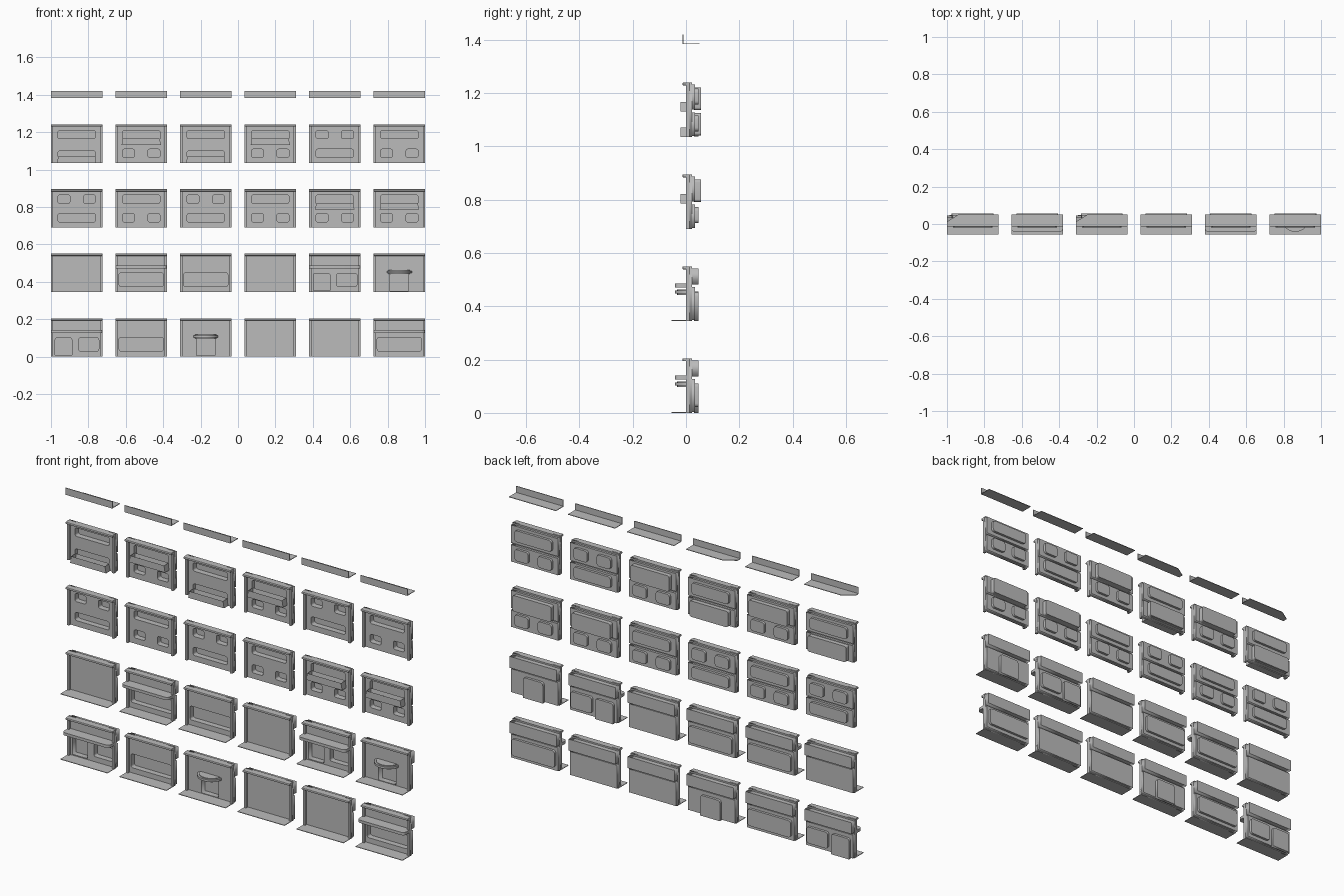
import bpy, bmesh, math
from mathutils import Matrix

cube = bpy.data.objects.get("Cube")
if cube:
    bpy.data.objects.remove(cube)

grey = bpy.data.materials.new("plain_grey")
grey.use_nodes = True
grey.diffuse_color = (0.5, 0.5, 0.5, 1)
grey.node_tree.nodes["Principled BSDF"].inputs["Base Color"].default_value = (0.5, 0.5, 0.5, 1)

PITCH, HALF, TOP = 0.345, 0.1375, 0.205
UPRIGHT = Matrix.Rotation(math.pi / 2, 4, 'X')


def add(name, mesh, at):
    ob = bpy.data.objects.new(name, mesh)
    ob.location = (at[0], 0, at[1])
    mesh.materials.clear()
    mesh.materials.append(grey)
    bpy.context.collection.objects.link(ob)
    return ob


def box(name, at, x0, x1, y0, y1, z0, z1):
    bm = bmesh.new()
    bmesh.ops.create_cube(bm, size=1)
    for v in bm.verts:
        v.co = ((x0, x1)[v.co.x > 0], (y0, y1)[v.co.y > 0], (z0, z1)[v.co.z > 0])
    mesh = bpy.data.meshes.new(name)
    bm.to_mesh(mesh)
    bm.free()
    return add(name, mesh, at)


def rounded(x0, x1, z0, z1, r=0.01, square_base=False):
    """Outline of a rectangle with rounded corners."""
    pts = []
    corners = ((x1 - r, z1 - r), (x0 + r, z1 - r), (x0 + r, z0 + r), (x1 - r, z0 + r))
    for i, (cx, cz) in enumerate(corners):
        if square_base and i > 1:
            pts.append((x0 if i == 2 else x1, z0))
            continue
        for k in range(5):
            a = math.pi / 2 * (i + k / 4)
            pts.append((cx + r * math.cos(a), cz + r * math.sin(a)))
    return pts


def rect(x0, x1, z0, z1):
    return [(x0, z0), (x1, z0), (x1, z1), (x0, z1)]


def plate(name, at, loops, w0, w1, upright=True):
    """Filled outline with holes, thickened along y (upright) or z (flat)."""
    cu = bpy.data.curves.new(name, 'CURVE')
    cu.dimensions, cu.fill_mode, cu.extrude = '2D', 'BOTH', (w1 - w0) / 2
    for loop in loops:
        sp = cu.splines.new('POLY')
        sp.points.add(len(loop) - 1)
        for p, (u, v) in zip(sp.points, loop):
            p.co = (u, v, 0, 1)
        sp.use_cyclic_u = True
    tmp = bpy.data.objects.new(name, cu)
    bpy.context.collection.objects.link(tmp)
    dg = bpy.context.evaluated_depsgraph_get()
    mesh = bpy.data.meshes.new_from_object(tmp.evaluated_get(dg))
    bpy.data.objects.remove(tmp)
    mid = (w0 + w1) / 2
    if upright:
        mesh.transform(Matrix.Translation((0, mid, 0)) @ UPRIGHT)
    else:
        mesh.transform(Matrix.Translation((0, 0, mid)))
    mesh.name = name
    return add(name, mesh, at)


def planter(at, z0, z1):
    """Open-topped box, wider at the bottom."""
    ob = box("window_box", at, -0.105, 0.105, -0.02, 0.018, z0, z1)
    bm = bmesh.new()
    bm.from_mesh(ob.data)
    bm.faces.ensure_lookup_table()
    for v in bm.verts:
        if v.co.z > (z0 + z1) / 2:
            v.co.x *= 0.94
    top = max(bm.faces, key=lambda f: f.calc_center_median().z)
    bmesh.ops.inset_region(bm, faces=[top], thickness=0.004)
    bmesh.ops.translate(bm, verts=top.verts, vec=(0, 0, -0.02))
    bm.to_mesh(ob.data)
    bm.free()


def panel(at, holes, split, band=False):
    """Wall with frame, recessed openings and stepped backing."""
    loops = [rounded(*h[:4], square_base=h[4]) for h in holes]
    plate("wall", at, [rect(-HALF, HALF, 0, TOP)] + loops, 0.014, 0.022)
    for z0, z1, back in ((0.004, split - 0.005, 0.034),
                         (split + 0.005, TOP - 0.008, 0.046 if band else 0.034)):
        inside = [l for l, h in zip(loops, holes) if z0 < (h[2] + h[3]) / 2 < z1]
        plate("backing", at, [rect(-HALF, HALF, z0, z1)] + inside, 0.022, back)
    for (x0, x1, z0, z1, deep), loop in zip(holes, loops):
        e = 0.008
        outer = rounded(x0 - e, x1 + e, max(z0 - e, 0), z1 + e, 0.014, deep)
        plate("opening_surround", at, [outer, loop], 0.03, 0.044)
        plate("opening_back", at, [outer], 0.044, 0.047)
    for s in (-1, 1):
        a, b = sorted((s * HALF, s * (HALF - 0.012)))
        box("side_frame", at, a, b, 0, 0.018, 0, TOP)
    lip = box("top_lip", at, -HALF, HALF, -0.013, 0.018, 0.194, TOP)
    bev = lip.modifiers.new("soft_edge", 'BEVEL')
    bev.width, bev.segments = 0.003, 2


# Upper storeys: W wide window, P pair, B wide window with planter
def upper_panel(at, kinds):
    holes = []
    for kind, base in zip(kinds, (0.13, 0.03)):
        if kind == "P":
            holes += [(s * 0.068 - 0.032, s * 0.068 + 0.032, base, base + 0.044, False) for s in (-1, 1)]
        else:
            low = base - 0.02 if kind == "B" else base
            holes.append((-0.1, 0.1, low, base + 0.044 - (0.01 if base < 0.1 and kind == "B" else 0), False))
        if kind == "B":
            z = 0.096 if base > 0.1 else 0.0
            planter(at, z, z + 0.036)
            plate("bay_back", at, [rounded(-0.112, 0.112, z + 0.006, z + 0.09)], 0.034, 0.057)
    panel(at, holes, 0.098)


# Street level: blank, wide window, counter, door with canopy
def street_panel(at, kind):
    holes = []
    if "wide" in kind:
        holes = [(-0.118, 0.118, 0.03, 0.103, False)]
    elif "shop" in kind:
        holes = [(-0.115, -0.026, 0.008, 0.1, True), (0.01, 0.118, 0.03, 0.1, False)]
    elif kind == "door":
        holes = [(-0.05, 0.05, 0.006, 0.1, True)]
        arc = [(0.067 * math.cos(a), 0.018 - 0.06 * math.sin(a))
               for a in (math.pi * k / 16 for k in range(17))]
        plate("canopy", at, [arc], 0.103, 0.114, False)
        small = [(x * 0.85, 0.018 + (y - 0.018) * 0.85) for x, y in arc]
        plate("canopy_trim", at, [small], 0.098, 0.118, False)
    if "counter" in kind:
        plate("counter", at, [rounded(-HALF, HALF, -0.042, 0.02, 0.018)], 0.126, 0.141, False)
    panel(at, holes, 0.132, True)
    box("pavement", at, -HALF, HALF, -0.055, 0.02, 0, 0.003)


rows = [
    ["shop counter", "wide", "door", "blank", "blank", "wide counter"],
    ["blank", "wide counter", "wide", "blank", "shop counter", "door"],
    ["PW", "WP", "PW", "WP", "BP", "BP"],
    ["WB", "BP", "WB", "BP", "PW", "WP"],
]
for r, row in enumerate(rows):
    for c, kind in enumerate(row):
        at = ((c - 2.5) * PITCH, r * PITCH)
        (street_panel if r < 2 else upper_panel)(at, kind)

# Roof edge strips, some with a clipped rear corner
for c in range(6):
    at = ((c - 2.5) * PITCH, 4 * PITCH)
    cut = 0.06 if c in (0, 2) else 0.0
    outline = [(-HALF, -0.012), (HALF, -0.012), (HALF, 0.05), (cut - HALF, 0.05)]
    if cut:
        outline.append((-HALF, 0.012))
    plate("roof_ledge", at, [outline], 0.004, 0.007, False)
    box("roof_edge", at, -HALF, HALF, -0.014, -0.01, 0.004, 0.04)
